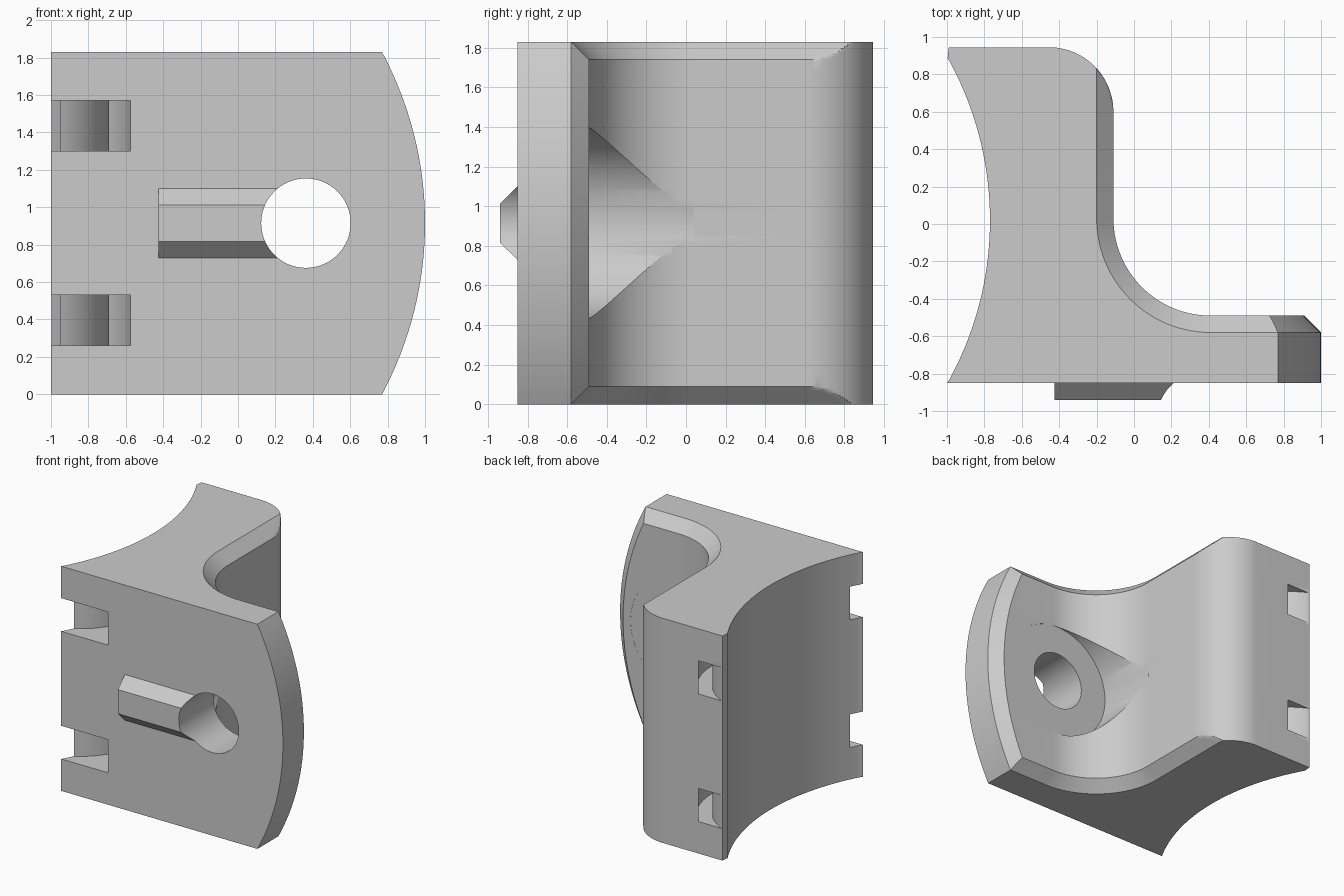
import bpy, bmesh
from math import cos, sin, radians, sqrt

cube = bpy.data.objects.get("Cube")
if cube:
    bpy.data.objects.remove(cube, do_unlink=True)

H = 1.83          # overall height
MID = H / 2
CH = 0.09         # chamfer size
FRONT, BACK = -0.85, 0.945

grey = bpy.data.materials.new("plain_grey")
grey.use_nodes = True
grey.diffuse_color = (0.6, 0.6, 0.6, 1)
grey.node_tree.nodes["Principled BSDF"].inputs["Base Color"].default_value = (0.6, 0.6, 0.6, 1)


def arc(cx, cy, r, a0, a1, n):
    """Points on an arc, angles in degrees."""
    angles = [radians(a0 + (a1 - a0) * i / n) for i in range(n + 1)]
    return [(cx + r * cos(a), cy + r * sin(a)) for a in angles]


def loft(name, rings):
    """Closed solid through rings that share a vertex count."""
    bm = bmesh.new()
    loops = [[bm.verts.new(p) for p in ring] for ring in rings]
    n = len(loops[0])
    for a, b in zip(loops, loops[1:]):
        for i in range(n):
            j = (i + 1) % n
            bm.faces.new((a[i], a[j], b[j], b[i]))
    bm.faces.new(loops[0])
    bm.faces.new(loops[-1])
    bmesh.ops.remove_doubles(bm, verts=bm.verts[:], dist=1e-5)
    bmesh.ops.recalc_face_normals(bm, faces=bm.faces[:])
    mesh = bpy.data.meshes.new(name)
    bm.to_mesh(mesh)
    bm.free()
    mesh.materials.append(grey)
    obj = bpy.data.objects.new(name, mesh)
    bpy.context.collection.objects.link(obj)
    return obj


def prism_z(name, outline, z0, z1):
    return loft(name, [[(x, y, z) for x, y in outline] for z in (z0, z1)])


def prism_y(name, outline, y0, y1):
    return loft(name, [[(x, y, z) for x, z in outline] for y in (y0, y1)])


def combine(target, other, operation):
    mod = target.modifiers.new(operation.title(), "BOOLEAN")
    mod.operation, mod.solver, mod.object = operation, "EXACT", other
    bpy.context.view_layer.objects.active = target
    bpy.ops.object.modifier_apply(modifier=mod.name)
    bpy.data.objects.remove(other, do_unlink=True)


# Bracket body: horizontal section at height z
def section(z):
    d = max(0, CH - z, z - (H - CH))                       # edge chamfer inset
    edge = -0.935 + sqrt(1.935 ** 2 - (z - MID) ** 2)      # bowed plate edge
    wall = -0.11 - d
    pts = [(-1, FRONT), (edge, FRONT), (edge, -0.49 - CH), (edge - CH + d, -0.49 - d)]
    pts += arc(0.41, 0.03, 0.52 + d, 270, 180, 28)         # inner fillet
    pts += [(min(x, wall), y) for x, y in arc(-0.455, 0.6, 0.345, 0, 90, 28)]
    pts += [(-0.99, BACK)]
    pts += arc(-2.55, 0.02, 1.78, 29.2, -29.0, 36)         # concave cradle
    return [(x, y, z) for x, y in pts]


steps = [CH * i / 8 for i in range(9)]
heights = steps + [CH + (H - 2 * CH) * i / 28 for i in range(1, 28)]
heights += [H - s for s in reversed(steps)]
body = loft("bracket_body", [section(z) for z in heights])

# Locating key with bevelled flanks
key = loft("locating_key", [
    [(x, y, MID + s * w) for y, s, w in
     ((-0.8, -1, 0.235), (-0.94, -1, 0.098), (-0.94, 1, 0.098), (-0.8, 1, 0.235))]
    for x in (-0.425, 0.3)])
combine(body, key, "UNION")

# Bolt hole and its wider seat in the fillet
seat = prism_y("bolt_seat_cutter", arc(0.363, MID, 0.48, 0, 357, 119), -0.491, 0.04)
combine(body, seat, "DIFFERENCE")
hole = prism_y("bolt_hole_cutter", arc(0.363, MID, 0.239, 0, 355, 71), -1.2, 0.03)
combine(body, hole, "DIFFERENCE")

# Two strap channels running from front to back behind the cradle
channel = [(-0.575, -1.1)] + arc(-1.19, 0.49, 0.615, 0, 47.6, 16)
channel += [(-0.775, 1.1), (-1.3, 1.1), (-1.3, 0.99)]
channel += arc(-1.19, 0.49, 0.5, 90, 0, 24)
channel += arc(-1.19, -0.32, 0.5, 0, -90, 24) + [(-1.3, -0.82), (-1.3, -1.1)]
for z in (0.26, 1.30):
    combine(body, prism_z("strap_channel_cutter", channel, z, z + 0.27), "DIFFERENCE")

# Smooth curves, crisp edges
bpy.ops.object.select_all(action="DESELECT")
body.select_set(True)
bpy.context.view_layer.objects.active = body
bpy.ops.object.shade_smooth_by_angle(angle=radians(25))
